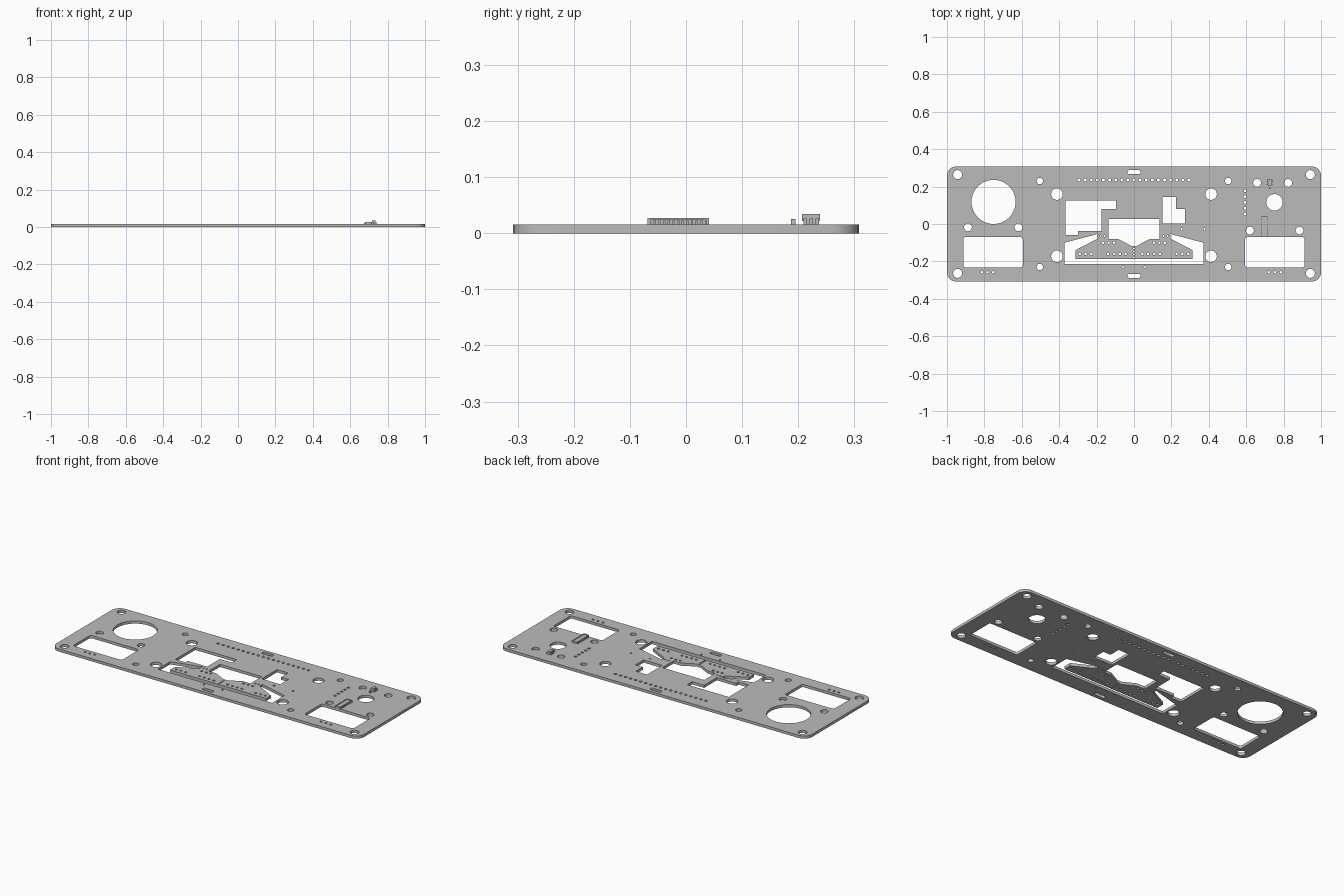
import bpy, bmesh, math

if "Cube" in bpy.data.objects:
    bpy.data.objects.remove(bpy.data.objects["Cube"])

T = 0.016            # panel thickness
HX, HY = 1.0, 0.308  # panel half size

grey = bpy.data.materials.new("panel grey")
grey.diffuse_color = (0.5, 0.5, 0.5, 1)
grey.use_nodes = True
grey.node_tree.nodes["Principled BSDF"].inputs["Base Color"].default_value = grey.diffuse_color

outlines = []


def circle(x, y, r):
    n = 40 if r > 0.1 else 24 if r > 0.012 else 10
    outlines.append([(x + r * math.cos(math.tau * i / n),
                      y + r * math.sin(math.tau * i / n)) for i in range(n)])


def rounded(x, y, hx, hy, r, n=6):
    pts = []
    for k, (sx, sy) in enumerate([(1, 1), (-1, 1), (-1, -1), (1, -1)]):
        for i in range(n + 1):
            a = math.pi / 2 * (k + i / n)
            pts.append((x + sx * (hx - r) + r * math.cos(a),
                        y + sy * (hy - r) + r * math.sin(a)))
    outlines.append(pts)


def row(xs, y, r=0.007):
    for x in xs:
        circle(x, y, r)


# Panel edge
rounded(0, 0, HX, HY, 0.05)

# Mirrored mounting holes, windows and slots
for s in (-1, 1):
    for t in (-1, 1):
        circle(0.943 * s, 0.264 * t, 0.024)
        circle(0.504 * s, 0.23 * t, 0.017)
    circle(0.412 * s, 0.16, 0.031)
    circle(0.412 * s, -0.173, 0.031)
    rounded(0.753 * s, -0.151, 0.159, 0.081, 0.012, 3)
    rounded(0, 0.277 * s, 0.035, 0.011, 0.0105)
    circle(0.06 * s, -0.231, 0.006)
    # Pin holes around the centre tongue
    row([0.158 * s, 0.178 * s], -0.064, 0.005)
    row([0.107 * s, 0.136 * s, 0.165 * s], -0.1)
    row([s * (0.045 + 0.031 * i) for i in range(4)], -0.16)
    row([s * (0.228 + 0.031 * i) for i in range(3)], -0.16)
    row([0.753 * s + 0.032 * i for i in (-1, 0, 1)] if s > 0 else
        [-0.783 + 0.031 * i for i in (-1, 0, 1)], -0.258)

# Large openings and their screw holes
circle(-0.751, 0.118, 0.118)
circle(0.751, 0.116, 0.044)
for x, y in [(-0.888, -0.018), (-0.618, -0.018), (0.62, -0.035),
             (0.885, -0.035), (0.658, 0.22), (0.824, 0.22)]:
    circle(x, y, 0.021)

# Pin hole rows
row([-0.294 + 0.588 * i / 18 for i in range(19)], 0.235, 0.008)
for i in range(5):
    circle(0.594, 0.053 + 0.0312 * i, 0.008)
for i in range(4):
    circle(0, -0.132 - 0.0155 * i, 0.005)
row([0.254, 0.377], -0.028, 0.006)

# Stepped cutouts, centre window and the slot around the tongue
outlines.append([(-0.366, 0.126), (-0.096, 0.126), (-0.096, 0.08), (-0.174, 0.08),
                 (-0.174, -0.038), (-0.3, -0.038), (-0.3, -0.06), (-0.366, -0.06)])
outlines.append([(0.152, 0.145), (0.225, 0.145), (0.225, 0.08), (0.273, 0.08),
                 (0.273, 0.003), (0.152, 0.003)])
outlines.append([(-0.136, 0.026), (0.136, 0.026), (0.136, -0.079), (0.087, -0.079),
                 (0.014, -0.117), (-0.014, -0.117), (-0.087, -0.079), (-0.136, -0.079)])
half = [(0.372, -0.214), (0.372, -0.1), (0.193, -0.053), (0.196, -0.079),
        (0.313, -0.14), (0.313, -0.186)]
outlines.append(half + [(-x, y) for x, y in reversed(half)])

# Panel built as one filled, extruded curve with holes
cu = bpy.data.curves.new("panel", 'CURVE')
cu.dimensions = '2D'
cu.fill_mode = 'BOTH'
cu.extrude = T / 2
for pts in outlines:
    sp = cu.splines.new('POLY')
    sp.points.add(len(pts) - 1)
    for p, (x, y) in zip(sp.points, pts):
        p.co = (x, y, 0, 1)
    sp.use_cyclic_u = True
panel = bpy.data.objects.new("panel", cu)
bpy.context.collection.objects.link(panel)
panel.location.z = T / 2
bpy.context.view_layer.objects.active = panel
panel.select_set(True)
bpy.ops.object.convert(target='MESH')
panel = bpy.context.object
bm = bmesh.new()
bm.from_mesh(panel.data)
bmesh.ops.remove_doubles(bm, verts=bm.verts, dist=1e-5)
bmesh.ops.recalc_face_normals(bm, faces=bm.faces)
bm.to_mesh(panel.data)
bm.free()
panel.data.materials.clear()
panel.data.materials.append(grey)
bpy.ops.object.shade_smooth_by_angle(angle=math.radians(40))


def boxes(name, specs):
    """One object from boxes given as (x0, x1, y0, y1, z0, z1)."""
    bm = bmesh.new()
    for x0, x1, y0, y1, z0, z1 in specs:
        vs = bmesh.ops.create_cube(bm, size=1)["verts"]
        for v in vs:
            v.co = (x0 + (v.co.x + 0.5) * (x1 - x0),
                    y0 + (v.co.y + 0.5) * (y1 - y0),
                    z0 + (v.co.z + 0.5) * (z1 - z0))
    me = bpy.data.meshes.new(name)
    bm.to_mesh(me)
    bm.free()
    me.materials.append(grey)
    bpy.context.collection.objects.link(bpy.data.objects.new(name, me))


# Long pin connector: body, end walls and a row of contacts on each side
pins = [-0.0555 + 0.0083 * i for i in range(12)]
boxes("long_connector", [(0.682, 0.710, -0.068, 0.041, T - 0.002, 0.024),
                         (0.679, 0.713, -0.069, -0.063, T - 0.002, 0.027),
                         (0.679, 0.713, 0.035, 0.041, T - 0.002, 0.027),
                         (0.679, 0.684, -0.066, 0.038, 0.0235, 0.027),
                         (0.708, 0.713, -0.066, 0.038, 0.0235, 0.027)])
boxes("long_connector_contacts",
      [(x0, x1, y - 0.002, y + 0.002, T - 0.002, 0.0225)
       for y in pins for x0, x1 in ((0.675, 0.684), (0.708, 0.717))])

# Small socket with three feet per side
boxes("small_socket", [(0.717, 0.735, 0.207, 0.239, 0.022, 0.034),
                       (0.719, 0.733, 0.209, 0.237, T - 0.002, 0.023)])
boxes("small_socket_feet",
      [(x0, x1, y - 0.003, y + 0.003, T - 0.002, 0.026)
       for y in (0.212, 0.223, 0.234) for x0, x1 in ((0.712, 0.72), (0.732, 0.74))])

# Tiny chip next to the socket
boxes("tiny_chip", [(0.721, 0.731, 0.187, 0.195, T - 0.002, 0.025)])
